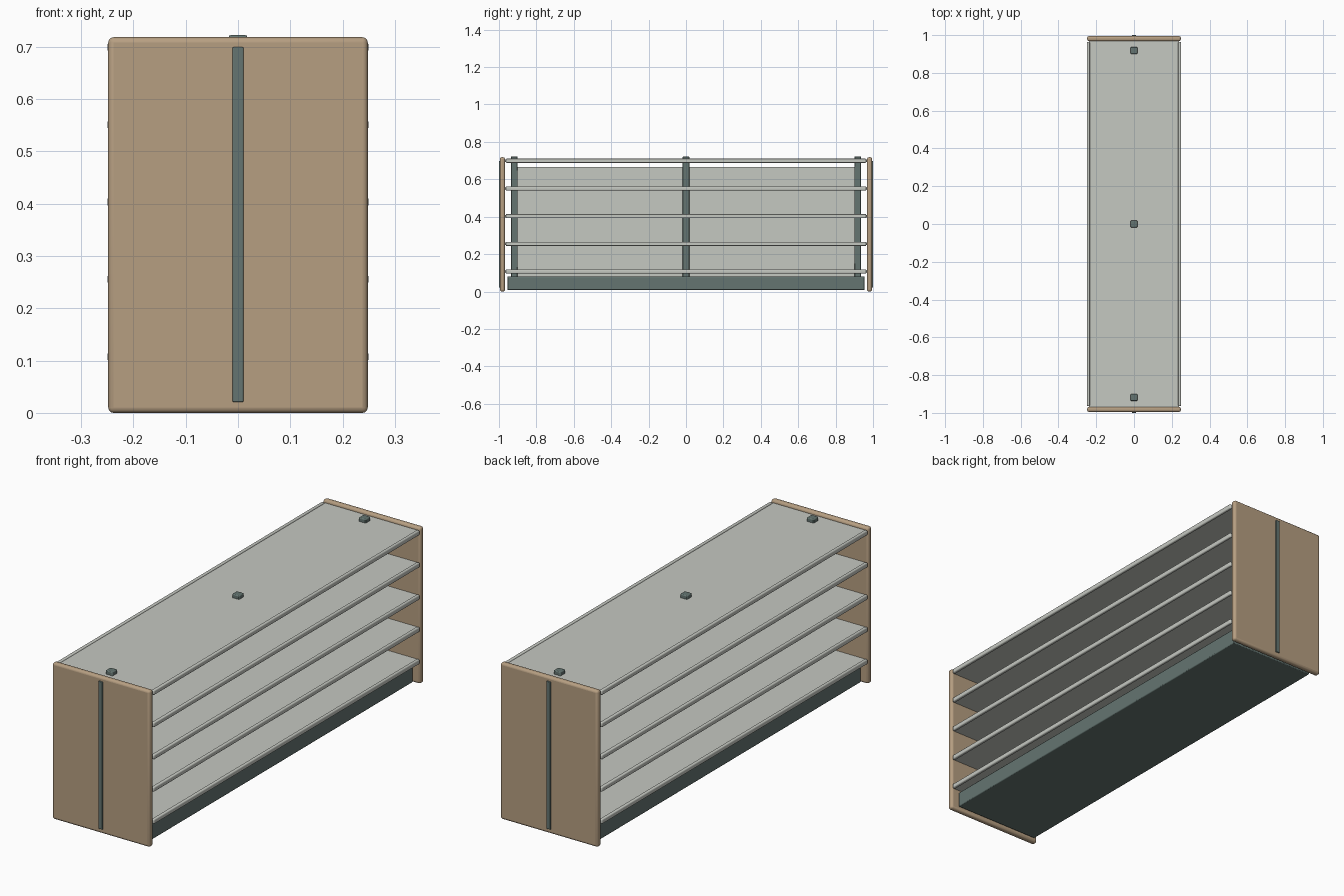
import bpy
import math

if "Cube" in bpy.data.objects:
    bpy.data.objects.remove(bpy.data.objects["Cube"])


def material(name, rgb):
    m = bpy.data.materials.new(name)
    m.diffuse_color = (*rgb, 1.0)
    m.use_nodes = True
    m.node_tree.nodes["Principled BSDF"].inputs["Base Color"].default_value = m.diffuse_color
    return m


WOOD = material("tan wood", (0.47, 0.345, 0.222))
GREY = material("light grey metal", (0.56, 0.578, 0.535))
DARK = material("dark green grey metal", (0.128, 0.178, 0.165))


def box(name, mat, x, y, z, bevel=0.0, segments=2):
    """Box from (min, max) ranges on each axis, with optional rounded edges."""
    lo, hi = zip(x, y, z)
    bpy.ops.mesh.primitive_cube_add(
        size=1, location=[(a + b) / 2 for a, b in zip(lo, hi)])
    ob = bpy.context.object
    ob.name = name
    ob.scale = [b - a for a, b in zip(lo, hi)]
    bpy.ops.object.transform_apply(location=False, rotation=False, scale=True)
    ob.data.materials.append(mat)
    if bevel:
        mod = ob.modifiers.new("rounded edges", 'BEVEL')
        mod.width = bevel
        mod.segments = segments
        bpy.ops.object.shade_smooth_by_angle(angle=math.radians(40))
    return ob


# Base plinth
box("base", DARK, (-0.22, 0.22), (-0.955, 0.955), (0.008, 0.08), 0.004)

# Central divider standing on the base
box("divider_panel", GREY, (-0.006, 0.006), (-0.905, 0.905), (0.08, 0.667))

# Uprights that poke through the top shelf, with slots on both faces
for i, y in enumerate((-0.918, 0.0, 0.918)):
    box(f"upright_{i}", DARK, (-0.018, 0.018), (y - 0.018, y + 0.018),
        (0.075, 0.722), 0.004)
    for side in (-1, 1):
        for z in (0.18, 0.21, 0.33, 0.36, 0.47, 0.50, 0.61, 0.64):
            xs = sorted((side * 0.017, side * 0.019))
            box("upright_slot", DARK, xs, (y - 0.006, y + 0.006),
                (z - 0.009, z + 0.009))

# Shelves with a rounded rail along each long edge
for i in range(5):
    z = 0.107 + i * 0.148
    box(f"shelf_{i}", GREY, (-0.238, 0.238), (-0.968, 0.968),
        (z - 0.006, z + 0.006))
    for side in (-1, 1):
        xs = sorted((side * 0.234, side * 0.249))
        box(f"shelf_rail_{i}", GREY, xs, (-0.964, 0.964),
            (z - 0.011, z + 0.011), 0.005, 3)

# End panels, each with a narrow vertical strip on the outside
for side in (-1, 1):
    ys = sorted((side * 0.968, side * 0.995))
    box("end_panel", WOOD, (-0.248, 0.248), ys, (0.0, 0.718), 0.01, 3)
    ys = sorted((side * 0.99, side * 1.0))
    box("end_strip", DARK, (-0.0105, 0.0105), ys, (0.021, 0.699), 0.002)
